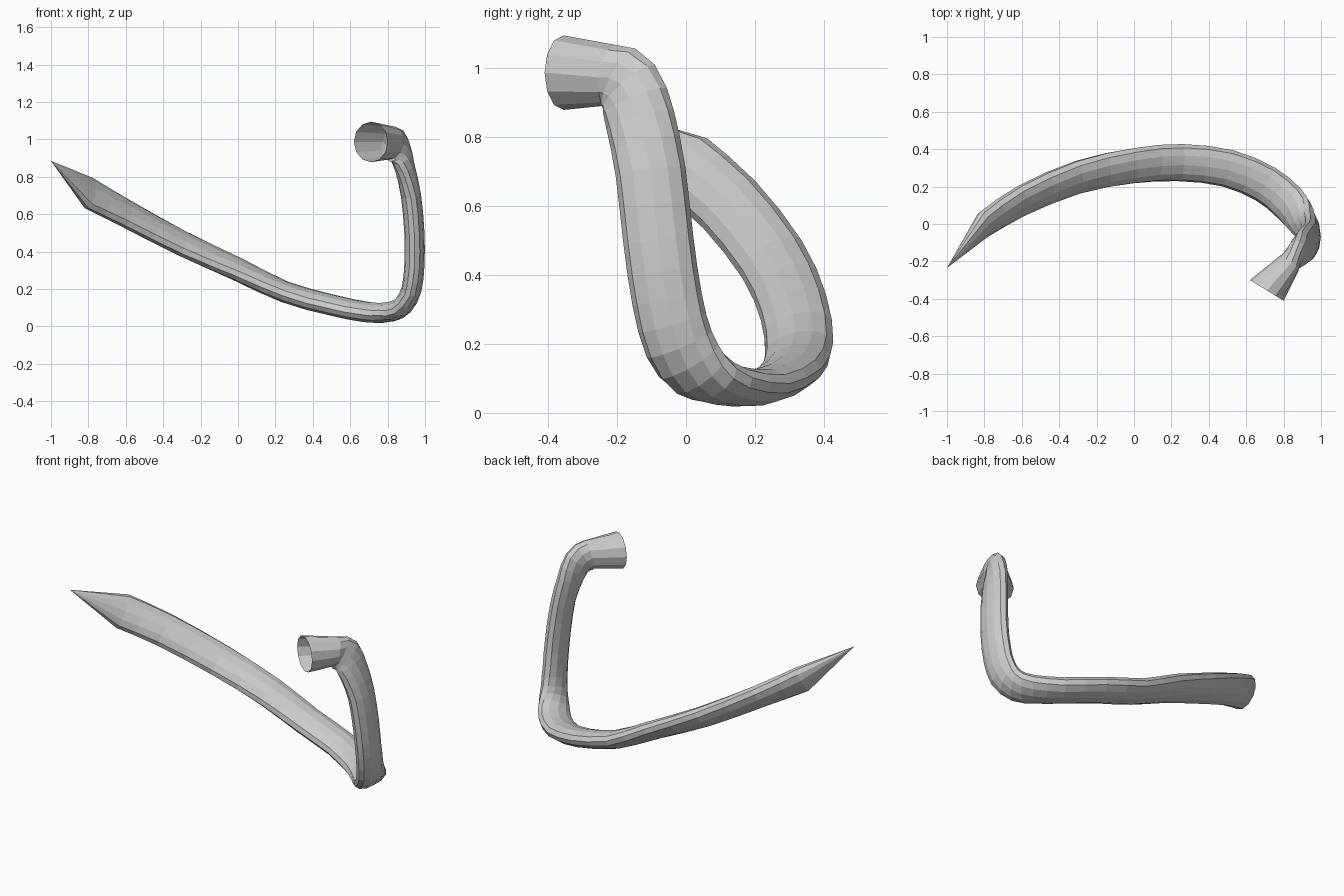
import bpy, bmesh, math
from mathutils import Vector

if "Cube" in bpy.data.objects:
    bpy.data.objects.remove(bpy.data.objects["Cube"])

SIDES, STEPS = 12, 2
WIDE, THIN = 0.102, 0.054

# Centre line from socket end to pointed end: (position, wide-axis direction)
path = [
    ((0.825, -0.215, 0.98), (0.05, -0.1, 1)),
    ((0.862, -0.165, 0.945), (0.2, 0.7, 0.8)),
    ((0.892, -0.133, 0.85), (0.1, 1, 0.3)),
    ((0.925, -0.103, 0.70), (0, 1, 0.15)),
    ((0.943, -0.080, 0.50), (0, 1, 0.1)),
    ((0.943, -0.055, 0.33), (0, 1, 0.2)),
    ((0.928, -0.020, 0.20), (0.1, 1, 0.4)),
    ((0.885, 0.040, 0.115), (0.4, 1, 0.35)),
    ((0.82, 0.120, 0.080), (0.6, 0.8, 0.2)),
    ((0.70, 0.215, 0.075), (0.5, 0.85, 0.1)),
    ((0.50, 0.298, 0.115), (0.3, 0.95, 0.15)),
    ((0.25, 0.328, 0.185), (0, 1, 0.25)),
    ((0.0, 0.312, 0.305), (0, 0.92, 0.4)),
    ((-0.3, 0.250, 0.445), (0, 0.85, 0.55)),
    ((-0.6, 0.125, 0.605), (0, 0.75, 0.65)),
    ((-0.8, 0.0, 0.715), (0, 0.6, 0.8)),
]
P = [Vector(p) for p, w in path]
W = [Vector(w).normalized() for p, w in path]


def spline(pts, i, t):
    a, b = pts[max(i - 1, 0)], pts[i]
    c, d = pts[i + 1], pts[min(i + 2, len(pts) - 1)]
    return 0.5 * (2 * b + (c - a) * t + (2 * a - 5 * b + 4 * c - d) * t * t
                  + (3 * b - a - 3 * c + d) * t ** 3)


def ring(centre, tangent, wide, a, b):
    t = tangent.normalized()
    w = (wide - t * wide.dot(t)).normalized()
    n = t.cross(w)
    return [centre + w * a * math.cos(k * math.tau / SIDES)
            + n * b * math.sin(k * math.tau / SIDES) for k in range(SIDES)]


def loft(name, rings, tip=None):
    bm = bmesh.new()
    rows = [[bm.verts.new(v) for v in r] for r in rings]
    for r, s in zip(rows, rows[1:]):
        for k in range(SIDES):
            j = (k + 1) % SIDES
            bm.faces.new((r[k], r[j], s[j], s[k]))
    if tip is not None:
        point = bm.verts.new(tip)
        for k in range(SIDES):
            bm.faces.new((rows[-1][k], rows[-1][(k + 1) % SIDES], point))
    bmesh.ops.recalc_face_normals(bm, faces=bm.faces)
    mesh = bpy.data.meshes.new(name)
    bm.to_mesh(mesh)
    bm.free()
    bpy.context.collection.objects.link(bpy.data.objects.new(name, mesh))


# Sampled centre line
samples = [(spline(P, i, s / STEPS), W[i].lerp(W[i + 1], s / STEPS))
           for i in range(len(P) - 1) for s in range(STEPS)]
samples.append((P[-1], W[-1]))
tip = Vector((-1.0, -0.235, 0.885))

# Round open socket mouth, then the flattened bent bar
rings = [ring(Vector((0.71, -0.355, 0.987)), Vector((0.52, 0.85, 0)),
              Vector((0, 0, 1)), 0.108, 0.106)]
for i, (c, w) in enumerate(samples):
    before = samples[i - 1][0] if i else c - Vector((0.5, 0.75, 0)) * 0.03
    after = samples[i + 1][0] if i < len(samples) - 1 else c.lerp(tip, 0.3)
    thin = 0.066 if i == 0 else THIN
    rings.append(ring(c, after - before, w, 0.09 if i == 0 else WIDE, thin))

# Bar with its pointed end
loft("bent_bar", rings, tip)
